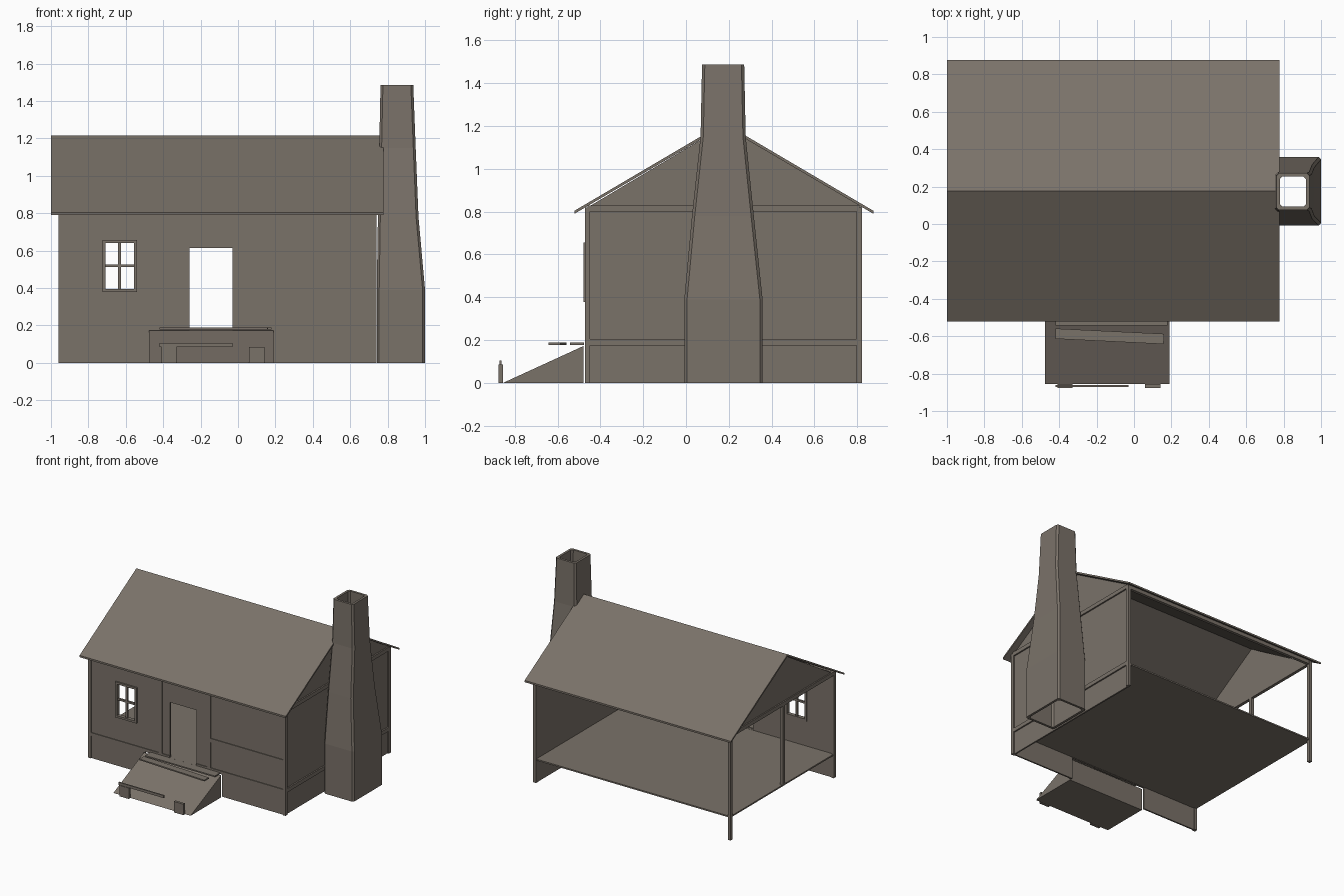
import bpy, bmesh, math
from mathutils import Matrix

if "Cube" in bpy.data.objects:
    bpy.data.objects.remove(bpy.data.objects["Cube"])

wood = bpy.data.materials.new("weathered_grey_brown")
wood.diffuse_color = (0.195, 0.168, 0.141, 1)
wood.use_nodes = True
wood.node_tree.nodes["Principled BSDF"].inputs["Base Color"].default_value = wood.diffuse_color


def finish(name, bm):
    bmesh.ops.recalc_face_normals(bm, faces=bm.faces[:])
    me = bpy.data.meshes.new(name)
    bm.to_mesh(me)
    bm.free()
    me.materials.append(wood)
    ob = bpy.data.objects.new(name, me)
    bpy.context.collection.objects.link(ob)
    return ob


def box(name, x, y, z, turn=0.0):
    bm = bmesh.new()
    bmesh.ops.create_cube(bm, size=1)
    bmesh.ops.scale(bm, vec=(x[1] - x[0], y[1] - y[0], z[1] - z[0]), verts=bm.verts)
    bmesh.ops.rotate(bm, matrix=Matrix.Rotation(math.radians(turn), 3, 'Z'), verts=bm.verts)
    bmesh.ops.translate(bm, vec=(sum(x) / 2, sum(y) / 2, sum(z) / 2), verts=bm.verts)
    return finish(name, bm)


def prism(name, yz, x0, x1):
    """Side profile in (y, z) stretched along x."""
    bm = bmesh.new()
    a = [bm.verts.new((x0, y, z)) for y, z in yz]
    b = [bm.verts.new((x1, y, z)) for y, z in yz]
    n = len(yz)
    bm.faces.new(a)
    bm.faces.new(b)
    for i in range(n):
        bm.faces.new((a[i], a[(i + 1) % n], b[(i + 1) % n], b[i]))
    return finish(name, bm)


# front wall with window, door and porch openings
holes = [(-0.715, -0.55, 0.39, 0.65), (-0.26, -0.03, 0.185, 0.615), (-0.475, 0.19, 0.0, 0.172)]
xs = sorted({-0.955, 0.735, *[h[0] for h in holes], *[h[1] for h in holes]})
zs = sorted({0.0, 0.82, *[h[2] for h in holes], *[h[3] for h in holes]})
bm = bmesh.new()
for xa, xb in zip(xs, xs[1:]):
    for za, zb in zip(zs, zs[1:]):
        cx, cz = (xa + xb) / 2, (za + zb) / 2
        if not any(h[0] < cx < h[1] and h[2] < cz < h[3] for h in holes):
            bm.faces.new([bm.verts.new((x, -0.46, z)) for x, z in
                          ((xa, za), (xb, za), (xb, zb), (xa, zb))])
bmesh.ops.remove_doubles(bm, verts=bm.verts[:], dist=1e-5)
wall = finish("front_wall", bm)
mod = wall.modifiers.new("thickness", 'SOLIDIFY')
mod.thickness = 0.012
mod.offset = 0

# front trim boards
F = (-0.472, -0.454)
for i, (x0, x1) in enumerate(((-0.355, -0.325), (0.065, 0.095))):
    box(f"front_upright_{i}", (x0, x1), F, (0.2, 0.815))
box("front_sill_left", (-0.94, -0.26), F, (0.175, 0.2))
box("front_sill_door", (-0.26, -0.03), F, (0.172, 0.186))
box("front_sill_right", (-0.03, 0.725), F, (0.175, 0.2))
box("front_mid_rail", (0.095, 0.725), F, (0.4, 0.43))
box("front_top_rail", (-0.94, 0.725), F, (0.79, 0.82))

# window frame and bars
W = (-0.478, -0.448)
for i, x in enumerate((-0.717, -0.548)):
    box(f"window_side_{i}", (x - 0.008, x + 0.008), W, (0.38, 0.655))
for i, z in enumerate((0.387, 0.648)):
    box(f"window_rail_{i}", (-0.725, -0.54), W, (z - 0.008, z + 0.008))
box("window_bar_upright", (-0.642, -0.626), (-0.468, -0.452), (0.39, 0.65))
box("window_bar_cross", (-0.715, -0.55), (-0.468, -0.452), (0.512, 0.526))

# corner posts
for i, x in enumerate((-0.96, 0.717)):
    for j, y in enumerate((-0.473, 0.797)):
        box(f"corner_post_{i}_{j}", (x, x + 0.024), (y, y + 0.025), (0, 0.82))

# right wall with gable, left gable over an open side
prism("right_wall", [(-0.46, 0), (0.81, 0), (0.81, 0.83), (0.177, 1.2), (-0.46, 0.82)], 0.718, 0.73)
prism("left_gable", [(-0.46, 0.81), (0.81, 0.81), (0.177, 1.2)], -0.95, -0.94)
R = (0.724, 0.741)
box("right_sill", R, (-0.46, 0.81), (0.175, 0.205))
box("right_top_rail", R, (-0.46, 0.81), (0.8, 0.83))
box("left_top_beam", (-0.96, -0.936), (-0.46, 0.81), (0.8, 0.83))
box("left_middle_post", (-0.96, -0.936), (0.155, 0.18), (0.18, 0.81))
box("back_top_beam", (-0.94, 0.72), (0.797, 0.82), (0.795, 0.825))
box("floor", (-0.955, 0.73), (-0.458, 0.818), (0.174, 0.185))

# roof sheet
prism("roof", [(-0.522, 0.79), (0.177, 1.2), (0.876, 0.79),
               (0.876, 0.804), (0.177, 1.215), (-0.522, 0.804)], -1.0, 0.777)


# hollow tapered chimney, corners cut, open at both ends
def ring(bm, x0, x1, y0, y1, z, inset):
    x0, x1, y0, y1 = x0 + inset, x1 - inset, y0 + inset, y1 - inset
    c = 0.013
    pts = ((x0 + c, y0), (x1 - c, y0), (x1, y0 + c), (x1, y1 - c),
           (x1 - c, y1), (x0 + c, y1), (x0, y1 - c), (x0, y0 + c))
    return [bm.verts.new((x, y, z)) for x, y in pts]


levels = [(0.742, 1.0, -0.008, 0.358, 0.0), (0.742, 1.0, -0.008, 0.358, 0.39),
          (0.748, 0.965, 0.028, 0.317, 0.78), (0.755, 0.95, 0.068, 0.279, 1.15),
          (0.762, 0.937, 0.075, 0.272, 1.487)]
bm = bmesh.new()
loops = [ring(bm, *l, 0) for l in levels] + [ring(bm, *l, 0.018) for l in reversed(levels)]
for a, b in zip(loops, loops[1:] + loops[:1]):
    for i in range(8):
        j = (i + 1) % 8
        bm.faces.new((a[i], a[j], b[j], b[i]))
finish("chimney", bm)

# porch wedge with loose step boards
prism("porch_ramp", [(-0.855, 0), (-0.48, 0), (-0.48, 0.172)], -0.475, 0.19)
box("step_board_upper", (-0.42, 0.18), (-0.543, -0.476), (0.178, 0.188))
box("step_board_loose", (-0.42, 0.16), (-0.628, -0.573), (0.178, 0.188), -2.8)
box("step_board_lower", (-0.42, -0.03), (-0.872, -0.862), (0.085, 0.105))
for i, x in enumerate((-0.41, 0.06)):
    box(f"step_support_{i}", (x, x + 0.082), (-0.876, -0.856), (0, 0.085))
